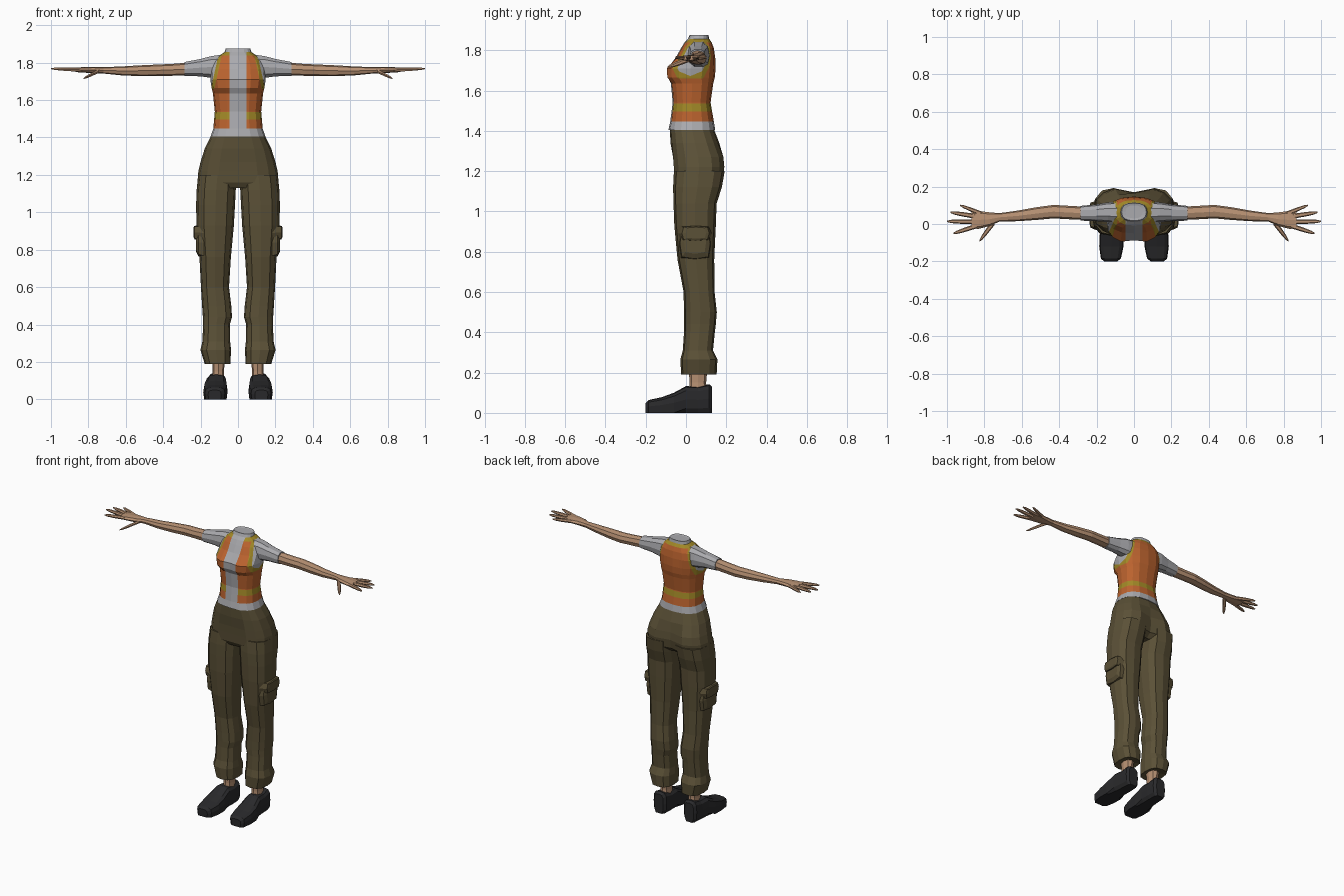
import bpy, bmesh, math
from mathutils import Vector


def material(name, rgb):
    m = bpy.data.materials.new(name)
    m.diffuse_color = (*rgb, 1)
    return m


olive = material("olive cloth", (0.105, 0.082, 0.038))
orange = material("orange vest", (0.50, 0.125, 0.028))
yellow = material("yellow trim", (0.36, 0.25, 0.02))
grey = material("grey shirt", (0.40, 0.40, 0.42))
skin = material("skin", (0.47, 0.28, 0.17))
black = material("black shoe", (0.022, 0.022, 0.024))


def loft(name, axis, rows, n, mats, e=0.8, mirror=False, edit=None):
    """Skin rounded rings; each row is (position, a min, a max, b min, b max)."""
    bm = bmesh.new()
    rings = []
    for t, a0, a1, b0, b1 in rows:
        ring = []
        for i in range(n):
            ang = 2 * math.pi * i / n + (math.pi / 2 if n % 2 else 0)
            c, s = math.cos(ang), math.sin(ang)
            a = (a0 + a1) / 2 + (a1 - a0) / 2 * math.copysign(abs(c) ** e, c)
            b = (b0 + b1) / 2 + (b1 - b0) / 2 * math.copysign(abs(s) ** e, s)
            co = {"x": (t, a, b), "y": (a, t, b), "z": (a, b, t)}[axis]
            ring.append(bm.verts.new(co))
        rings.append(ring)
    for r, q in zip(rings, rings[1:]):
        for i in range(n):
            j = (i + 1) % n
            bm.faces.new((r[i], r[j], q[j], q[i]))
    bm.faces.new(rings[0])
    bm.faces.new(rings[-1])
    bmesh.ops.recalc_face_normals(bm, faces=bm.faces[:])
    if edit:
        edit(bm)
    me = bpy.data.meshes.new(name)
    bm.to_mesh(me)
    bm.free()
    for m in mats:
        me.materials.append(m)
    ob = bpy.data.objects.new(name, me)
    bpy.context.collection.objects.link(ob)
    if mirror:
        mod = ob.modifiers.new("Mirror", "MIRROR")
        mod.use_mirror_merge = False
    return ob


def cut(bm, co, no):
    bmesh.ops.bisect_plane(bm, geom=bm.verts[:] + bm.edges[:] + bm.faces[:],
                           plane_co=co, plane_no=no, dist=1e-5)


# Torso: shirt and vest, coloured between cut lines
def armhole(z):
    return 0.105 + (1.84 - z) * 0.22


def paint_torso(bm):
    for v in bm.verts:  # hollow between the breasts
        if abs(v.co.x) < 0.01 and v.co.y < 0 and 1.64 < v.co.z < 1.74:
            v.co.y += 0.015
    for z in (1.447, 1.497, 1.535, 1.66, 1.838):
        cut(bm, (0, 0, z), (0, 0, 1))
    for s in (-1, 1):
        cut(bm, (s * 0.045, 0, 0), (1, 0, 0))
        for d in (0, 0.018):
            cut(bm, (s * (0.105 - d), 0, 1.84), (s, 0, 0.22))
    for f in bm.faces:
        c = f.calc_center_median()
        out = abs(c.x) - armhole(c.z)
        strip = abs(c.x) < 0.045 and c.y < 0.02
        if c.z < 1.447 or c.z > 1.856 or strip:
            f.material_index = 0
        elif c.z > 1.66 and out > 0:
            f.material_index = 0
        elif c.z > 1.838 or 1.497 < c.z < 1.535 or (c.z > 1.66 and out > -0.018):
            f.material_index = 2
        else:
            f.material_index = 1


loft("torso", "z", [
    (1.405, -0.147, 0.147, -0.087, 0.145), (1.447, -0.132, 0.132, -0.078, 0.138),
    (1.54, -0.124, 0.124, -0.066, 0.122), (1.635, -0.134, 0.134, -0.075, 0.135),
    (1.665, -0.141, 0.141, -0.100, 0.143), (1.71, -0.148, 0.148, -0.102, 0.147),
    (1.765, -0.146, 0.146, -0.050, 0.145), (1.81, -0.130, 0.130, -0.025, 0.138),
    (1.838, -0.100, 0.100, -0.008, 0.128), (1.856, -0.072, 0.072, 0.010, 0.115),
    (1.875, -0.066, 0.066, 0.018, 0.112), (1.872, -0.045, 0.045, 0.03, 0.10),
], 16, [grey, orange, yellow], 0.8, edit=paint_torso)


# Hips, with a crease between the buttocks
def crease(bm):
    for v in bm.verts:
        if abs(v.co.x) < 0.01 and v.co.z < 1.32:
            v.co.y += -0.028 if v.co.y > 0.1 else 0.008 if v.co.y < 0 else 0


loft("hips", "z", [
    (1.13, -0.200, 0.200, -0.045, 0.155), (1.16, -0.217, 0.217, -0.064, 0.188),
    (1.22, -0.212, 0.212, -0.068, 0.198), (1.27, -0.200, 0.200, -0.072, 0.193),
    (1.34, -0.178, 0.178, -0.077, 0.165), (1.41, -0.143, 0.143, -0.080, 0.138),
], 16, [olive], 0.75, edit=crease)

# Trouser legs, gathered at the cuffs
loft("trouser_leg", "z", [
    (1.20, 0.006, 0.213, -0.060, 0.192), (1.12, 0.012, 0.221, -0.064, 0.178),
    (1.04, 0.016, 0.224, -0.062, 0.152), (0.93, 0.022, 0.222, -0.058, 0.148),
    (0.76, 0.038, 0.206, -0.042, 0.140), (0.60, 0.048, 0.198, -0.012, 0.142),
    (0.50, 0.036, 0.192, -0.010, 0.153), (0.44, 0.032, 0.188, -0.010, 0.148),
    (0.40, 0.044, 0.187, -0.010, 0.143), (0.31, 0.042, 0.190, -0.016, 0.134),
    (0.265, 0.037, 0.201, -0.028, 0.156), (0.19, 0.041, 0.178, -0.024, 0.152),
    (0.20, 0.07, 0.14, 0.01, 0.11),
], 12, [olive], 0.75, mirror=True)

# Cargo pockets and their flaps
loft("cargo_pocket", "x", [
    (0.17, -0.035, 0.125, 0.755, 0.92), (0.212, -0.03, 0.12, 0.765, 0.915),
    (0.224, -0.01, 0.10, 0.79, 0.91),
], 8, [olive], 0.4, mirror=True)
loft("pocket_flap", "x", [
    (0.17, -0.045, 0.132, 0.85, 0.93), (0.232, -0.02, 0.115, 0.855, 0.928),
    (0.237, 0.0, 0.10, 0.865, 0.922),
], 8, [olive], 0.4, mirror=True)

# Ankles
loft("ankle", "z", [
    (0.09, 0.072, 0.138, 0.015, 0.105), (0.15, 0.075, 0.135, 0.018, 0.100),
    (0.24, 0.068, 0.140, 0.012, 0.108),
], 8, [skin], mirror=True)


# Shoes, toe to heel
def flat_sole(bm):
    for v in bm.verts:
        if v.co.z < 0.022:
            v.co.z = 0


loft("shoe", "y", [
    (-0.200, 0.090, 0.160, 0.0, 0.050), (-0.185, 0.070, 0.177, 0.0, 0.064),
    (-0.12, 0.056, 0.186, 0.0, 0.078), (-0.06, 0.056, 0.184, 0.0, 0.100),
    (0.00, 0.060, 0.172, 0.0, 0.133), (0.06, 0.060, 0.166, 0.0, 0.130),
    (0.115, 0.064, 0.162, 0.0, 0.142), (0.130, 0.080, 0.148, 0.0, 0.130),
], 12, [black], 0.6, mirror=True, edit=flat_sole)

# Sleeves
loft("sleeve", "x", [
    (0.09, 0.005, 0.118, 1.700, 1.845), (0.14, 0.010, 0.116, 1.716, 1.838),
    (0.20, 0.015, 0.105, 1.725, 1.822), (0.285, 0.018, 0.097, 1.728, 1.805),
], 10, [grey], mirror=True)

# Arms and palms
loft("arm", "x", [
    (0.27, 0.022, 0.093, 1.731, 1.800), (0.36, 0.026, 0.098, 1.730, 1.793),
    (0.43, 0.030, 0.102, 1.728, 1.790), (0.52, 0.022, 0.090, 1.728, 1.786),
    (0.62, 0.015, 0.072, 1.732, 1.780), (0.72, 0.013, 0.058, 1.742, 1.776),
    (0.77, -0.010, 0.062, 1.744, 1.777), (0.83, -0.026, 0.070, 1.747, 1.776),
    (0.87, -0.024, 0.066, 1.750, 1.774),
], 8, [skin], mirror=True)

# Fingers and thumb: (name, root x y z, tip x y z, half width)
for name, root, tip, w in [
    ("little_finger", (0.81, 0.053, 1.762), (0.93, 0.100, 1.765), 0.011),
    ("ring_finger", (0.84, 0.040, 1.763), (0.98, 0.062, 1.767), 0.012),
    ("middle_finger", (0.84, 0.012, 1.763), (1.00, 0.014, 1.768), 0.012),
    ("index_finger", (0.84, -0.010, 1.762), (0.965, -0.050, 1.765), 0.012),
    ("thumb", (0.745, 0.015, 1.755), (0.825, -0.088, 1.716), 0.018),
]:
    rows = []
    for t, k in ((0, 1.1), (0.55, 1.0), (0.85, 0.75), (1, 0.3)):
        p = Vector(root).lerp(Vector(tip), t)
        rows.append((p.x, p.y - w * k, p.y + w * k, p.z - 0.010 * k, p.z + 0.010 * k))
    loft(name, "x", rows, 6, [skin], mirror=True)
